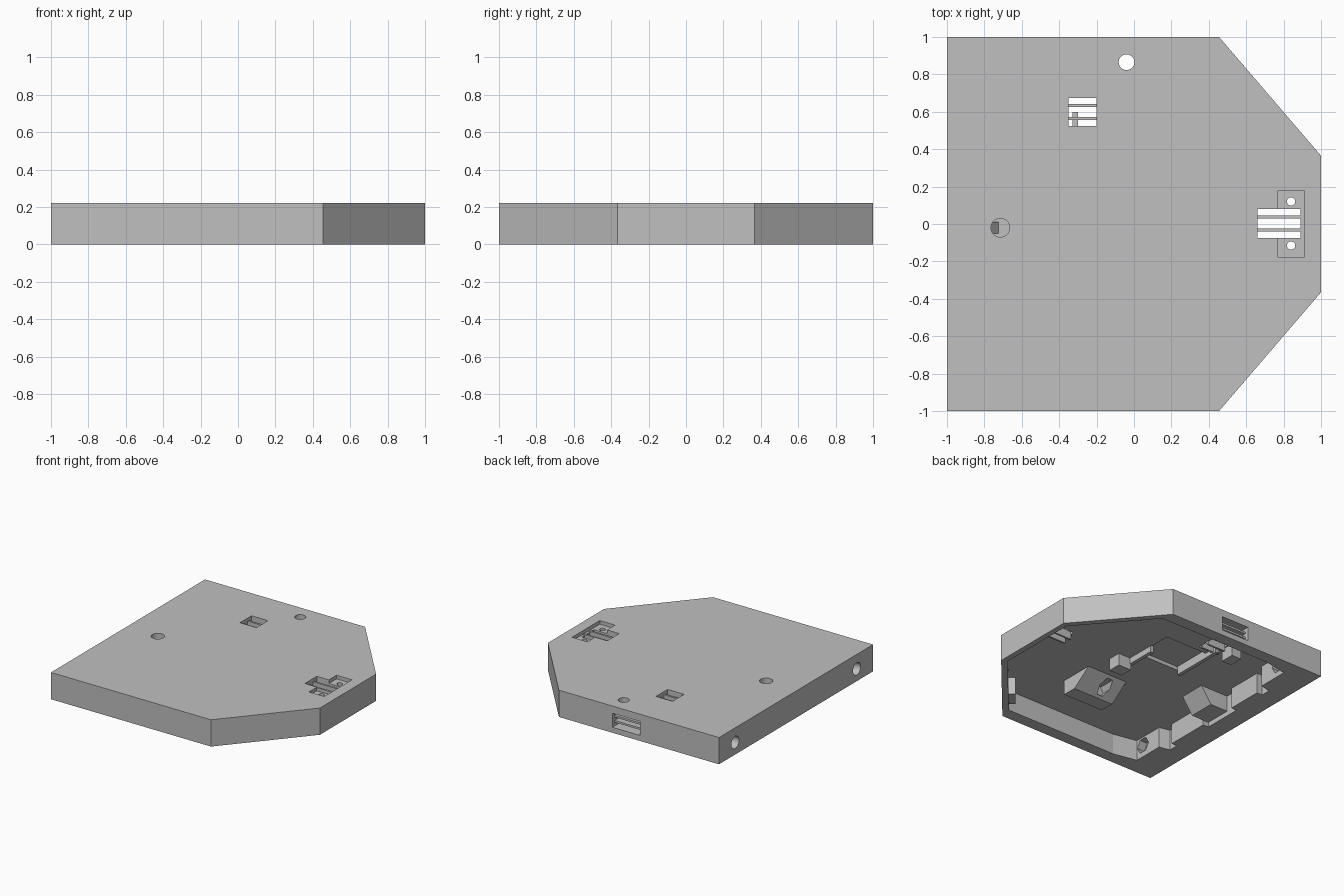
import bpy, bmesh, math
from mathutils import Matrix

if "Cube" in bpy.data.objects:
    bpy.data.objects.remove(bpy.data.objects["Cube"])

grey = bpy.data.materials.new("light grey plastic")
grey.diffuse_color = (0.53, 0.53, 0.53, 1)
grey.use_nodes = True
grey.node_tree.nodes["Principled BSDF"].inputs["Base Color"].default_value = grey.diffuse_color


def finish(bm, name):
    bmesh.ops.recalc_face_normals(bm, faces=bm.faces)
    me = bpy.data.meshes.new(name)
    bm.to_mesh(me)
    bm.free()
    me.materials.append(grey)
    ob = bpy.data.objects.new(name, me)
    bpy.context.collection.objects.link(ob)
    return ob


def prism(name, pts, lo, hi, axis="z"):
    """Extrude a 2D profile from lo to hi along an axis."""
    place = {"x": lambda a, b, t: (t, a, b), "y": lambda a, b, t: (a, t, b),
             "z": lambda a, b, t: (a, b, t)}[axis]
    bm = bmesh.new()
    ends = [[bm.verts.new(place(a, b, t)) for a, b in pts] for t in (lo, hi)]
    n = len(pts)
    bm.faces.new(ends[0])
    bm.faces.new(ends[1])
    for i in range(n):
        j = (i + 1) % n
        bm.faces.new((ends[0][i], ends[0][j], ends[1][j], ends[1][i]))
    return finish(bm, name)


def box(name, x0, x1, y0, y1, z0, z1):
    return prism(name, [(x0, y0), (x1, y0), (x1, y1), (x0, y1)], z0, z1)


def rod(name, a, b, r, lo, hi, axis="z", n=32):
    pts = [(a + r * math.cos(2 * math.pi * i / n), b + r * math.sin(2 * math.pi * i / n))
           for i in range(n)]
    return prism(name, pts, lo, hi, axis)


def cut(target, cutter, op="DIFFERENCE"):
    m = target.modifiers.new("bool", "BOOLEAN")
    m.operation, m.object, m.solver = op, cutter, "EXACT"
    dg = bpy.context.evaluated_depsgraph_get()
    me = bpy.data.meshes.new_from_object(target.evaluated_get(dg))
    target.modifiers.clear()
    target.data = me
    bpy.data.objects.remove(cutter)


def mirrored(half):
    return half + [(x, -y) for x, y in reversed(half)]


H, CEIL = 0.22, 0.17

# outer housing and the cavity that is open underneath
body = prism("housing", mirrored([(-1, -1), (0.455, -1), (1, -0.365)]), 0, H)
cut(body, prism("cavity", mirrored([(-0.84, -0.58), (-0.75, -0.60), (-0.75, -0.86), (-0.55, -0.90),
                                    (0.475, -0.90), (0.955, -0.345)]), -0.1, CEIL))

# shallow stepped pocket in the ceiling
cut(body, box("ceiling_pocket", -0.3, 0.08, 0.15, 0.48, 0.1, 0.2))

# sensor block under the round top hole, with sloped inner face
cut(body, prism("sensor_block", [(-0.86, 0.04), (-0.68, 0.04), (-0.58, 0.18), (-0.86, 0.18)],
                -0.13, 0.09, "y"), "UNION")
# central mounting wedge
cut(body, prism("mount_wedge", [(-0.52, 0.18), (-0.52, 0.05), (-0.40, 0.05), (-0.22, 0.18)],
                -0.12, 0.25, "x"), "UNION")

# side bolts with hexagonal nut recesses
for s in (-1, 1):
    cut(body, rod("bolt_hole", 0.79 * s, 0.1, 0.05, -1.1, -0.7, "x"))
    cut(body, rod("nut_recess", 0.79 * s, 0.1, 0.065, -0.82, -0.7, "x", 6))
cut(body, rod("wedge_nut_recess", 0.02, 0.11, 0.05, -0.40, -0.2, "y", 6))

# round top holes
cut(body, rod("cable_hole", -0.04, 0.865, 0.042, -0.1, 0.3))
cut(body, rod("sensor_hole", -0.715, -0.02, 0.05, 0.09, 0.3))

# right pocket, screw holes and rectangular vent openings
cut(body, box("end_pocket", 0.77, 0.91, -0.18, 0.18, 0.19, 0.3))
for y in (-0.115, 0.12):
    cut(body, rod("screw_hole", 0.84, y, 0.022, 0.1, 0.3, "z", 20))
cut(body, box("end_slot", 0.66, 0.89, -0.075, 0.08, 0.1, 0.3))
cut(body, box("top_slot", -0.35, -0.2, 0.525, 0.675, 0.1, 0.3))
cut(body, box("back_slot", -0.28, -0.03, 0.8, 1.1, 0.045, 0.16))

# thin bars across each opening
for y in (-0.033, 0.037):
    box("end_bar", 0.655, 0.905, y - 0.008, y + 0.008, 0.13, 0.195)
for y in (0.565, 0.633):
    box("top_bar", -0.355, -0.195, y - 0.008, y + 0.008, 0.14, 0.195)
for z in (0.082, 0.124):
    box("back_bar", -0.285, -0.025, 0.915, 0.97, z - 0.008, z + 0.008)

# ramp at the bottom of the sensor hole
prism("sensor_ramp", [(-0.764, 0.08), (-0.715, 0.08), (-0.764, 0.14)], -0.05, 0.01, "y")

# internal posts and low walls that hold the board
box("board_post_front", 0.08, 0.2, -0.05, 0.06, 0.07, CEIL + 0.01)
box("board_post_back", -0.45, -0.36, 0.6, 0.72, 0.07, CEIL + 0.01)
box("board_wall_side", 0.06, 0.09, 0.05, 0.3, 0.12, CEIL + 0.01)
box("board_wall_back", -0.33, -0.30, 0.15, 0.6, 0.13, CEIL + 0.01)
box("left_wall_step", -0.86, -0.79, -0.5, -0.13, 0, CEIL + 0.01)
box("left_wall_step_back", -0.86, -0.79, 0.2, 0.5, 0, CEIL + 0.01)

# clips inside the two slanted walls
for s in (-1, 1):
    prism("slant_clip", [(0.52, -0.89 * -s), (0.62, -0.77 * -s), (0.56, -0.72 * -s), (0.46, -0.84 * -s)],
          0.03, CEIL + 0.01)
